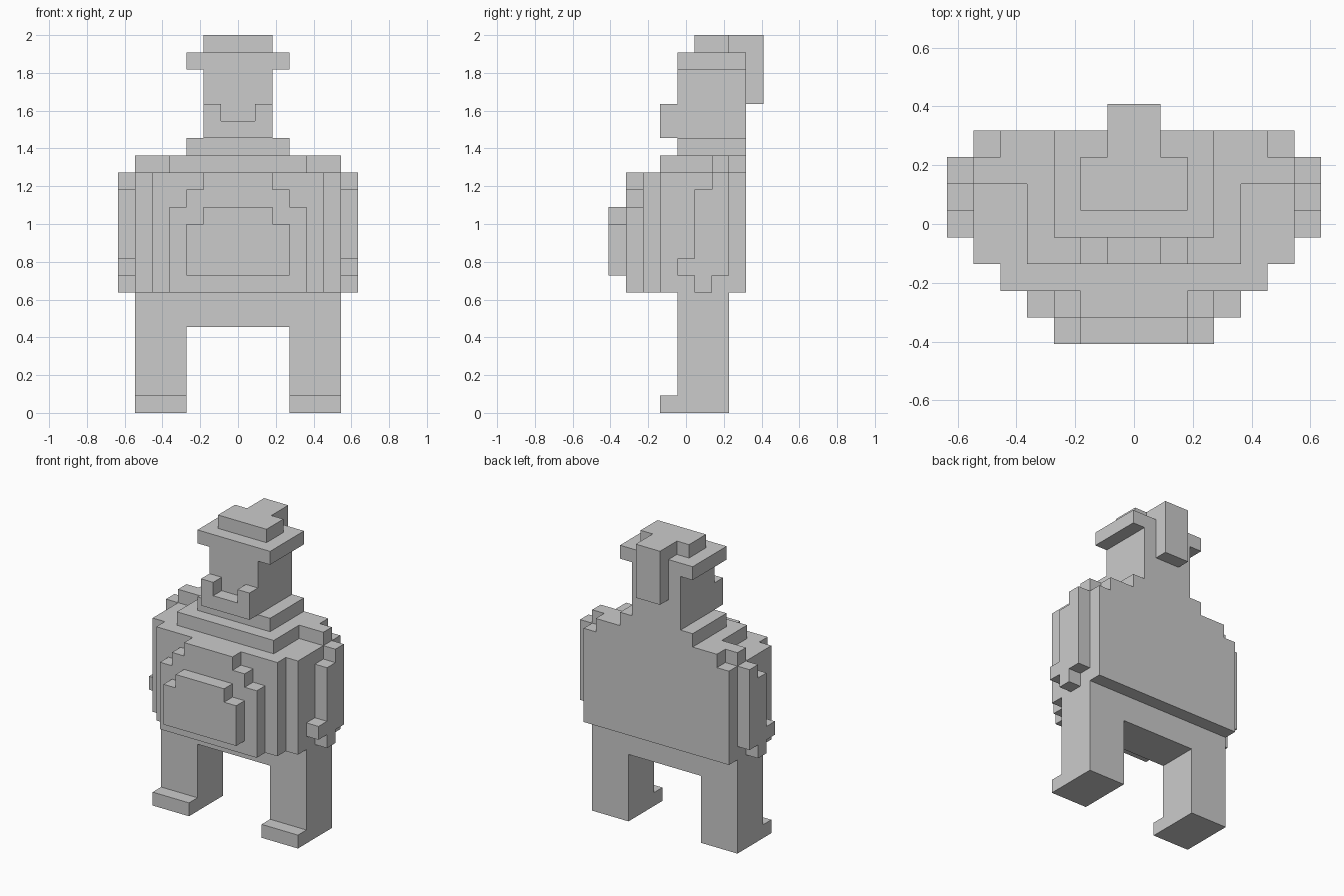
import bpy, bmesh
from mathutils import Vector

if "Cube" in bpy.data.objects:
    bpy.data.objects.remove(bpy.data.objects["Cube"])

U = 1 / 11  # size of one block; the model is 22 blocks tall
parts = {}  # part name -> set of filled block cells


def box(name, half, y0, y1, z0, z1, inner=0):
    """Fill blocks out to a half width on both sides of x = 0, from an inner gap.
    y counts blocks from the front, z from the ground."""
    cells = parts.setdefault(name, set())
    for x in range(inner, half):
        for y in range(y0, y1):
            for z in range(z0, z1):
                cells |= {(x, y, z), (-1 - x, y, z)}


def build(name, cells, solid):
    """Skin the cells with faces only where they meet open air."""
    bm = bmesh.new()
    for c in cells:
        for axis in range(3):
            for side in (0, 1):
                n = list(c)
                n[axis] += 2 * side - 1
                if tuple(n) in solid:
                    continue
                quad = []
                for a, b in ((0, 0), (1, 0), (1, 1), (0, 1)):
                    p = list(c)
                    p[axis] += side
                    p[(axis + 1) % 3] += a
                    p[(axis + 2) % 3] += b
                    quad.append(bm.verts.new(Vector((p[0], p[1] - 4.5, p[2])) * U))
                bm.faces.new(quad if side else quad[::-1])
    bmesh.ops.remove_doubles(bm, verts=bm.verts, dist=1e-4)
    bmesh.ops.dissolve_limit(bm, angle_limit=0.01, verts=bm.verts, edges=bm.edges)
    mesh = bpy.data.meshes.new(name)
    bm.to_mesh(mesh)
    bm.free()
    bpy.context.collection.objects.link(bpy.data.objects.new(name, mesh))


# Legs, feet and hips
box("legs", 6, 4, 7, 0, 7, inner=3)
box("feet", 6, 3, 4, 0, 1, inner=3)
box("hips", 3, 4, 7, 5, 7)

# Torso slices widen from front to back
for y in range(2, 8):
    box("torso", min(6, y + 3), y, y + 1, 7, 14)
# Stepped belly front and the plate on it
for i in range(3):
    box("torso", 2 + i, 1, 2, 7, 14 - i)
for i in range(2):
    box("belly_plate", 2 + i, 0, 1, 8, 12 - i)
# Chest top and shoulders
box("torso", 4, 3, 8, 14, 15)
box("torso", 5, 6, 8, 14, 15)
box("torso", 6, 6, 7, 14, 15)

# Arms and hands
for i in range(2):
    box("arms", 7, 5 + i, 6 + i, 9, 13 + i, inner=6)
box("hands", 7, 4, 7, 8, 9, inner=6)
box("hands", 7, 5, 6, 7, 8, inner=6)

# Collar, head and notched jaw
box("collar", 3, 4, 8, 15, 16)
box("head", 2, 4, 8, 16, 20)
box("jaw", 2, 3, 4, 16, 17)
box("jaw", 2, 3, 4, 17, 18, inner=1)

# Hat and hanging tail
box("brim", 3, 4, 8, 20, 21)
box("crown", 2, 5, 7, 21, 22)
box("crown", 1, 7, 8, 21, 22)
box("back_tail", 1, 8, 9, 18, 22)

solid = set().union(*parts.values())
for name, cells in parts.items():
    build(name, cells, solid)
